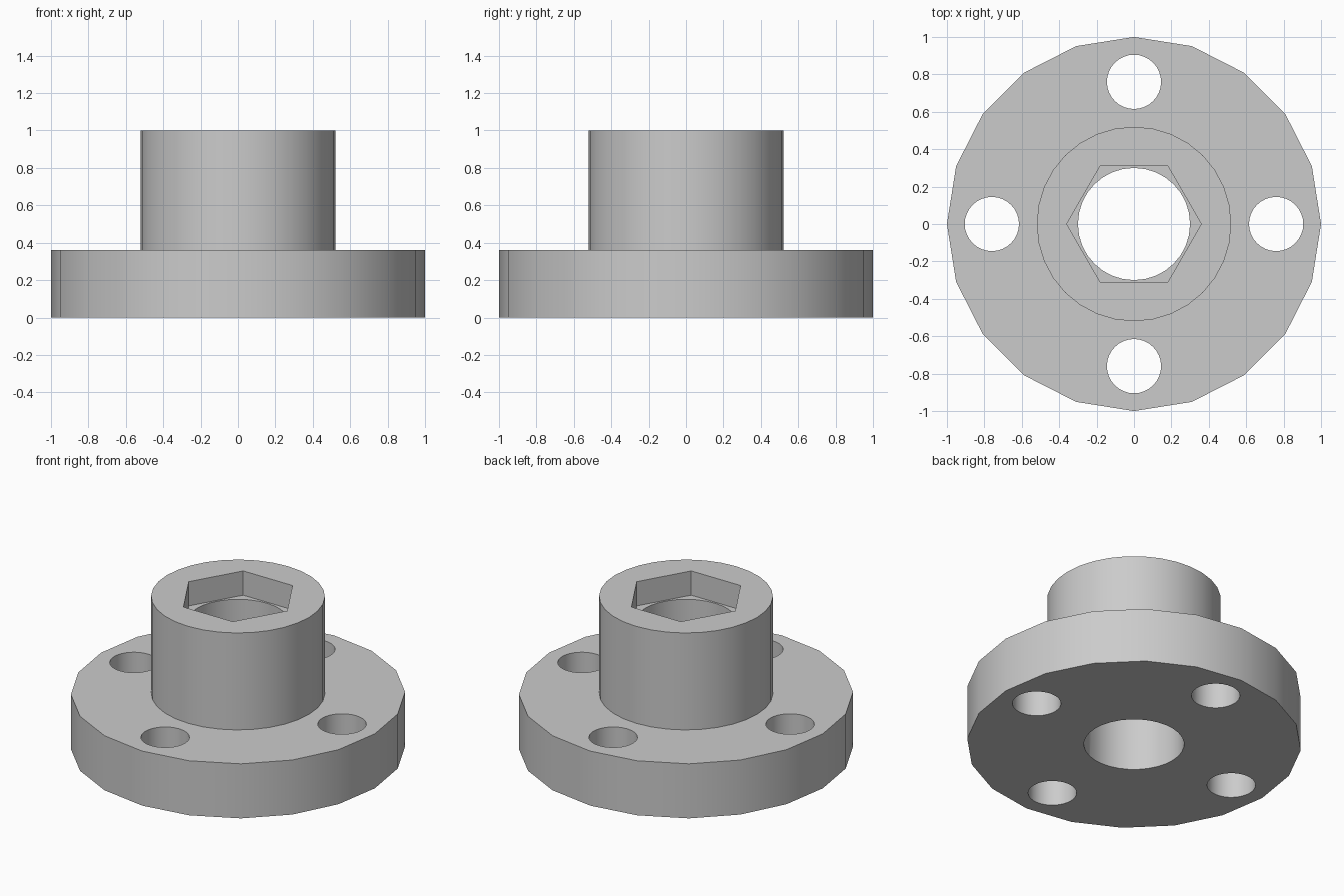
import bpy
import math

cube = bpy.data.objects.get("Cube")
if cube:
    bpy.data.objects.remove(cube, do_unlink=True)

grey = bpy.data.materials.new("grey metal")
grey.use_nodes = True
colour = (0.6, 0.6, 0.6, 1)
grey.diffuse_color = colour
grey.node_tree.nodes["Principled BSDF"].inputs["Base Color"].default_value = colour


def prism(name, sides, radius, bottom, top, x=0, y=0):
    """Upright prism with a corner on the x axis."""
    bpy.ops.mesh.primitive_cylinder_add(
        vertices=sides, radius=radius, depth=top - bottom,
        location=(x, y, (bottom + top) / 2), rotation=(0, 0, math.pi / 2))
    part = bpy.context.object
    part.name = name
    part.data.materials.append(grey)
    return part


def combine(body, tool, operation):
    """Apply a boolean and discard the tool."""
    tool.hide_render = True
    mod = body.modifiers.new(operation.lower(), "BOOLEAN")
    mod.operation = operation
    mod.solver = "EXACT"
    mod.object = tool
    bpy.ops.object.select_all(action="DESELECT")
    body.select_set(True)
    bpy.context.view_layer.objects.active = body
    bpy.ops.object.modifier_apply(modifier=mod.name)
    bpy.data.objects.remove(tool, do_unlink=True)


# Round flange with the raised hub fused on
body = prism("flanged_hub", 20, 1.0, 0, 0.36)
combine(body, prism("hub", 32, 0.52, 0.2, 1.0), "UNION")

# Central through bore and hexagonal socket
combine(body, prism("bore_cutter", 32, 0.3, -0.1, 1.1), "DIFFERENCE")
combine(body, prism("socket_cutter", 6, 0.36, 0.84, 1.1), "DIFFERENCE")

# Four bolt holes
for i in range(4):
    angle = i * math.pi / 2
    hole = prism("bolt_hole_cutter", 32, 0.145, -0.1, 0.5,
                 0.76 * math.cos(angle), 0.76 * math.sin(angle))
    combine(body, hole, "DIFFERENCE")

# Smooth walls, crisp rims
bpy.ops.object.select_all(action="DESELECT")
body.select_set(True)
bpy.context.view_layer.objects.active = body
bpy.ops.object.shade_smooth_by_angle(angle=math.radians(30))
